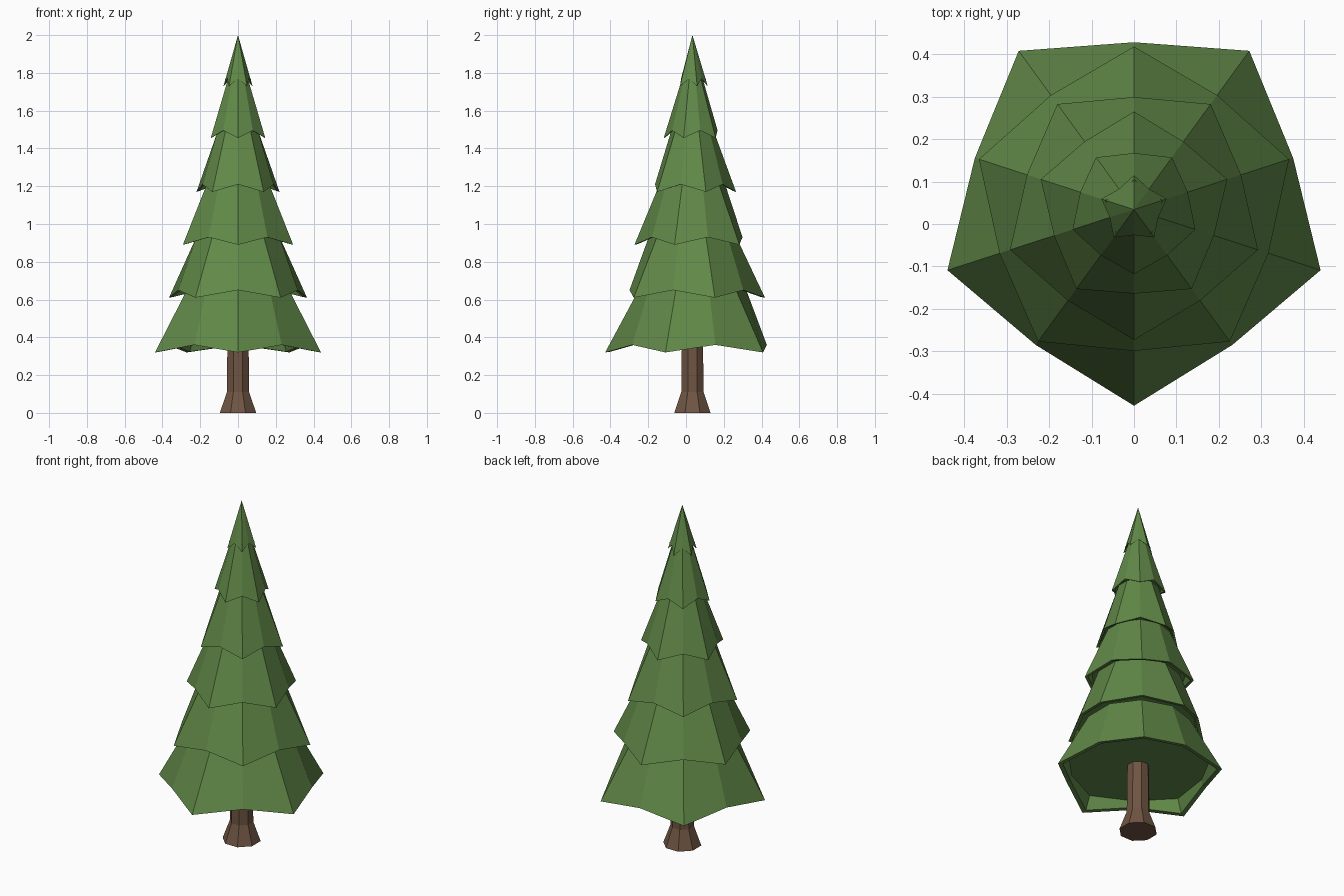
import bpy, bmesh, math

if "Cube" in bpy.data.objects:
    bpy.data.objects.remove(bpy.data.objects["Cube"])

CY = 0.034  # tree axis sits slightly behind the origin


def material(name, color):
    m = bpy.data.materials.new(name)
    m.diffuse_color = (*color, 1)
    m.use_nodes = True
    m.node_tree.nodes["Principled BSDF"].inputs["Base Color"].default_value = m.diffuse_color
    return m


def lofted(name, rings, mat):
    """Skin a list of vertex rings; a one-point ring makes a tip, a full end ring is capped."""
    bm = bmesh.new()
    loops = [[bm.verts.new(p) for p in ring] for ring in rings]
    for a, b in zip(loops, loops[1:]):
        n = len(a)
        for i in range(n):
            j = (i + 1) % n
            if len(b) == 1:
                bm.faces.new((a[i], a[j], b[0]))
            else:
                bm.faces.new((a[i], a[j], b[j], b[i]))
    for end in (loops[0], loops[-1]):
        if len(end) > 2:
            bm.faces.new(end)
    bmesh.ops.recalc_face_normals(bm, faces=bm.faces)
    mesh = bpy.data.meshes.new(name)
    bm.to_mesh(mesh)
    bm.free()
    mesh.materials.append(mat)
    obj = bpy.data.objects.new(name, mesh)
    bpy.context.collection.objects.link(obj)
    return obj


def ring(n, start, r_even, z_even, r_odd=None, z_odd=None):
    """Ring of n points alternating between two radii and heights."""
    pts = []
    for i in range(n):
        a = start + 2 * math.pi * i / n
        odd = i % 2 and r_odd is not None
        r, z = (r_odd, z_odd) if odd else (r_even, z_even)
        pts.append((r * math.cos(a), CY + r * math.sin(a), z))
    return pts


green = material("needles", (0.12, 0.25, 0.065))
brown = material("bark", (0.16, 0.09, 0.055))

# Foliage tiers: tip radius, valley radius, tip height, top radius
tiers = [
    (0.462, 0.394, 0.32, 0.285),
    (0.384, 0.333, 0.61, 0.228),
    (0.307, 0.265, 0.89, 0.170),
    (0.231, 0.198, 1.17, 0.110),
    (0.152, 0.133, 1.455, 0.050),
    (0.081, 0.060, 1.73, 0.0),
]
for k, (rt, rv, z, top) in enumerate(tiers):
    start = math.radians(-90 if k % 2 == 0 else 90)
    scale = rt / 0.462
    lift = 0.08 * max(scale, 0.5)
    rings = [
        ring(10, start, rt * 0.87, z + lift, rv * 0.93, z + lift),   # recessed underside
        ring(10, start, rt * 0.94, z + 0.004, rv * 0.94, z + 0.042),  # inner lip
        ring(10, start, rt, z, rv, z + 0.04),                         # outer points
    ]
    rings.append(ring(10, start, top, z + 0.33) if top else [(0, CY, 2.0)])
    lofted(f"foliage_tier_{k + 1}", rings, green)

# Trunk with flared foot
trunk_start = math.radians(22.5)
lofted("trunk", [ring(8, trunk_start, r, z) for r, z in
                 ((0.104, 0), (0.064, 0.11), (0.06, 0.42))], brown)
